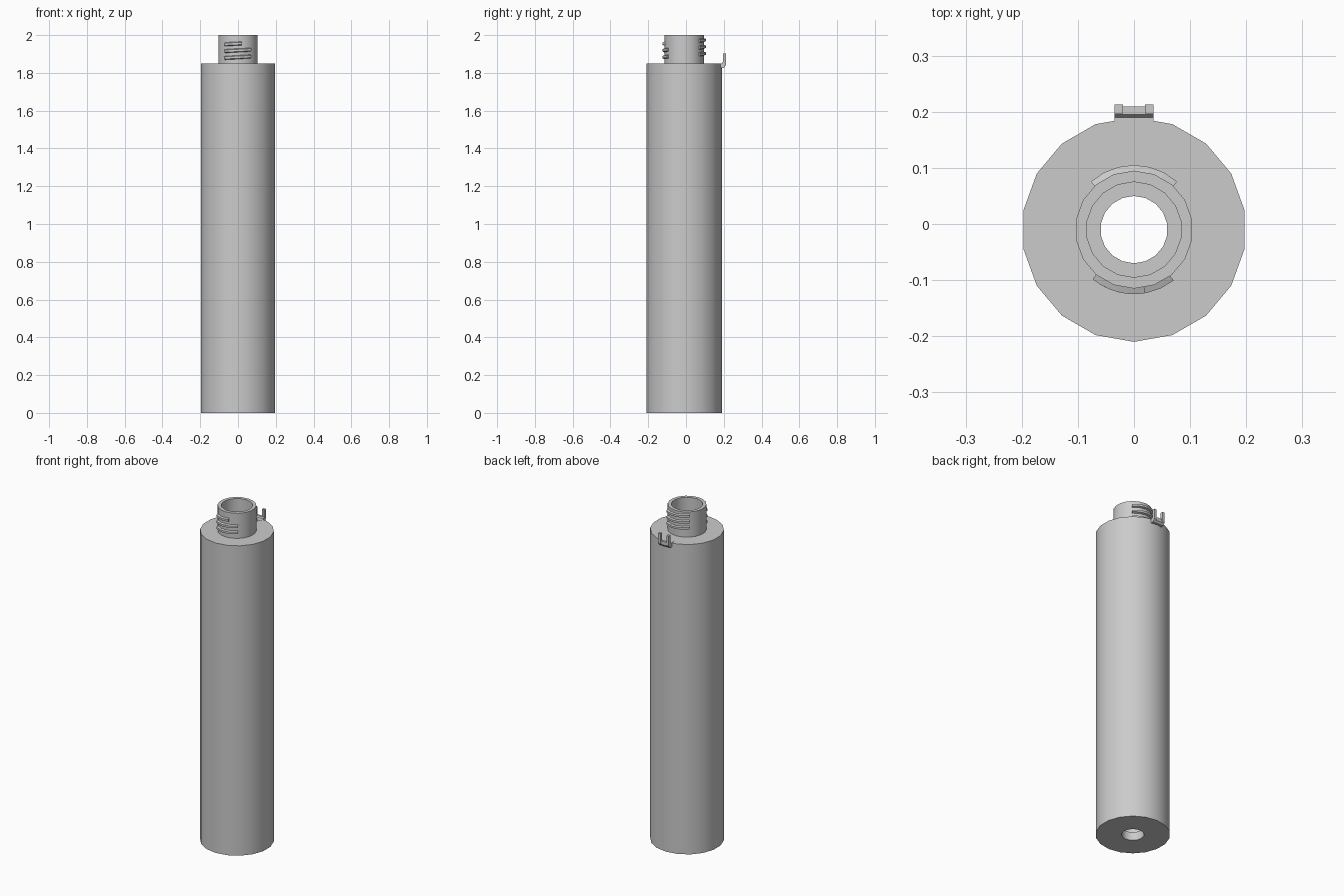
import bpy, bmesh, math

if "Cube" in bpy.data.objects:
    bpy.data.objects.remove(bpy.data.objects["Cube"])

CY = -0.01   # tube axis sits slightly forward of the clip


def make_object(name, bm, smooth=None):
    bmesh.ops.recalc_face_normals(bm, faces=bm.faces)
    me = bpy.data.meshes.new(name)
    bm.to_mesh(me)
    bm.free()
    ob = bpy.data.objects.new(name, me)
    bpy.context.collection.objects.link(ob)
    if smooth:
        bpy.ops.object.select_all(action='DESELECT')
        ob.select_set(True)
        bpy.context.view_layer.objects.active = ob
        bpy.ops.object.shade_smooth_by_angle(angle=math.radians(smooth))
    return ob


def bridge(bm, rings, closed):
    """Join successive rings of vertices with quads."""
    pairs = list(zip(rings, rings[1:]))
    if closed:
        pairs.append((rings[-1], rings[0]))
    for a, b in pairs:
        for i in range(len(a)):
            j = (i + 1) % len(a)
            bm.faces.new((a[i], a[j], b[j], b[i]))


def lathe(name, profile, sides):
    """Revolve a closed (radius, z) profile about the tube axis."""
    bm = bmesh.new()
    rings = []
    for k in range(sides):
        t = math.radians(-90) + 2 * math.pi * k / sides
        rings.append([bm.verts.new((r * math.cos(t), CY + r * math.sin(t), z))
                      for r, z in profile])
    bridge(bm, rings, True)
    return make_object(name, bm, 30)


def thread(name, start, end, z_mid, centre):
    """Tapered ridge following a short helical arc (degrees)."""
    bm = bmesh.new()
    rings = []
    steps = 6
    section = [(0.098, -0.012), (0.115, -0.006), (0.115, 0.006), (0.098, 0.012)]
    for k in range(steps + 1):
        a = start + (end - start) * k / steps
        t = math.radians(a)
        z = z_mid + 0.036 * (a - centre) / 360
        rings.append([bm.verts.new((r * math.cos(t), CY + r * math.sin(t), z + dz))
                      for r, dz in section])
    bridge(bm, rings, False)
    bm.faces.new(rings[0])
    bm.faces.new(rings[-1])
    return make_object(name, bm)


def extrude_x(name, profile, x0, x1):
    """Extrude a (y, z) profile between two x positions."""
    bm = bmesh.new()
    rings = [[bm.verts.new((x, y, z)) for y, z in profile] for x in (x0, x1)]
    bridge(bm, rings, False)
    bm.faces.new(rings[0])
    bm.faces.new(rings[1])
    return make_object(name, bm)


# Hollow tube with threaded neck on top and a hole in the floor
lathe("tube_body", [(0.06, 0), (0.2, 0), (0.2, 1.85), (0.105, 1.85),
                    (0.105, 2.0), (0.085, 2.0), (0.085, 0.05), (0.06, 0.05)], 18)

# Interrupted threads: front bank (top one is short) and back bank
for i, (zf, zb) in enumerate([(1.955, 1.974), (1.919, 1.938), (1.883, 1.902)]):
    thread(f"front_thread_{i}", -130, -80 if i == 0 else -52, zf, -90)
    thread(f"back_thread_{i}", 48, 132, zb, 90)

# Forked clip on the back rim: base plus two prongs
extrude_x("clip_base", [(0.16, 1.835), (0.185, 1.825), (0.2, 1.827), (0.209, 1.837),
                        (0.209, 1.858), (0.195, 1.858), (0.19, 1.851), (0.16, 1.851)],
          -0.035, 0.035)
for side, s in (("left", -1), ("right", 1)):
    extrude_x(f"clip_prong_{side}", [(0.197, 1.84), (0.206, 1.834), (0.213, 1.842),
                                     (0.213, 1.902), (0.197, 1.902)],
              s * 0.02, s * 0.035)
